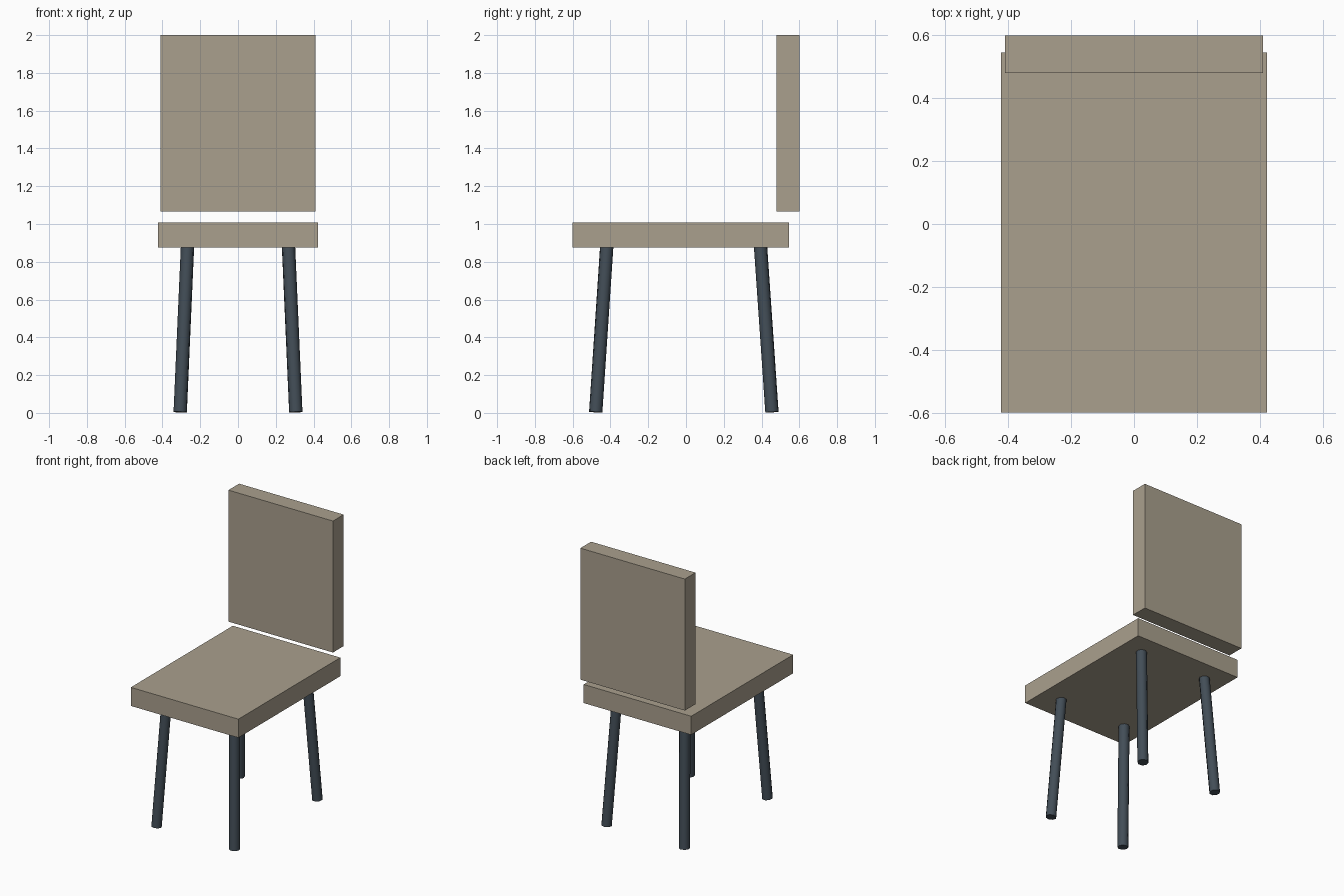
import bpy
import math
from mathutils import Vector

if "Cube" in bpy.data.objects:
    bpy.data.objects.remove(bpy.data.objects["Cube"])


def material(name, color):
    m = bpy.data.materials.new(name)
    m.diffuse_color = (*color, 1.0)
    m.use_nodes = True
    m.node_tree.nodes["Principled BSDF"].inputs["Base Color"].default_value = m.diffuse_color
    return m


fabric = material("tan_fabric", (0.40, 0.35, 0.27))
metal = material("dark_metal", (0.055, 0.075, 0.095))


def box(name, lo, hi, mat):
    lo, hi = Vector(lo), Vector(hi)
    bpy.ops.mesh.primitive_cube_add(size=1, location=(lo + hi) / 2)
    ob = bpy.context.object
    ob.name = name
    ob.scale = hi - lo
    bpy.ops.object.transform_apply(location=False, rotation=False, scale=True)
    ob.data.materials.append(mat)


def leg(name, foot, top, radius=0.036, sides=8):
    foot, top = Vector(foot), Vector(top)
    axis = top - foot
    bpy.ops.mesh.primitive_cylinder_add(vertices=sides, radius=radius,
                                        depth=axis.length,
                                        location=(foot + top) / 2)
    ob = bpy.context.object
    ob.name = name
    ob.rotation_euler = axis.to_track_quat('Z', 'Y').to_euler()
    ob.data.materials.append(metal)
    bpy.ops.object.shade_smooth_by_angle(angle=math.radians(50))


# Seat slab and floating back panel
box("seat", (-0.423, -0.60, 0.875), (0.423, 0.546, 1.007), fabric)
box("backrest", (-0.411, 0.48, 1.065), (0.411, 0.60, 2.0), fabric)

# Splayed legs, ending just inside the seat
for sx, side in ((-1, "left"), (1, "right")):
    leg(f"front_{side}_leg", (sx * 0.306, -0.478, 0.004), (sx * 0.267, -0.419, 0.89))
    leg(f"back_{side}_leg", (sx * 0.306, 0.455, 0.004), (sx * 0.267, 0.394, 0.89))
